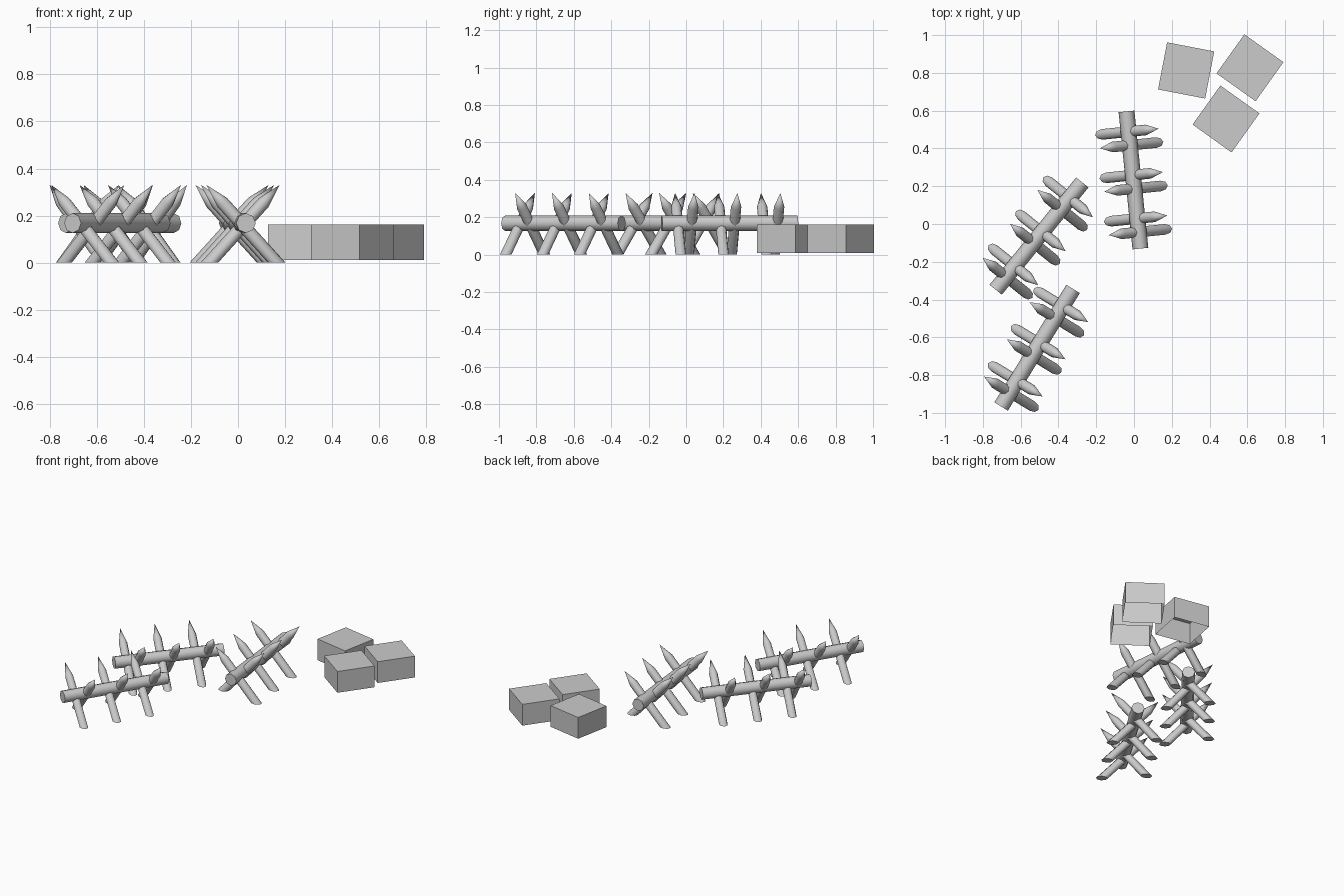
import bpy
import bmesh
from math import cos, sin, pi, radians, hypot, atan2
from mathutils import Matrix, Vector

if "Cube" in bpy.data.objects:
    bpy.data.objects.remove(bpy.data.objects["Cube"])

# One plain grey for everything
grey = bpy.data.materials.new("plain_grey")
grey.use_nodes = True
COLOUR = (0.6, 0.6, 0.6, 1)
grey.diffuse_color = COLOUR
grey.node_tree.nodes["Principled BSDF"].inputs["Base Color"].default_value = COLOUR

SIDES = 8
LOG_LENGTH, LOG_RADIUS, LOG_Z = 0.73, 0.042, 0.168
STAKE_RADIUS, POINT_LENGTH = 0.028, 0.1
FOOT, TIP = Vector((-0.14, 0, 0)), Vector((0.16, 0, 0.33))
PAIR_SPACING, PAIR_GAP, PAIR_SHIFT = 0.231, 0.036, -0.01


def add_object(name, bm, matrix, smooth=False):
    bmesh.ops.recalc_face_normals(bm, faces=bm.faces)
    mesh = bpy.data.meshes.new(name)
    bm.to_mesh(mesh)
    bm.free()
    mesh.materials.append(grey)
    obj = bpy.data.objects.new(name, mesh)
    obj.matrix_world = matrix
    bpy.context.collection.objects.link(obj)
    if smooth:
        bpy.ops.object.select_all(action='DESELECT')
        obj.select_set(True)
        bpy.context.view_layer.objects.active = obj
        bpy.ops.object.shade_smooth_by_angle(angle=radians(50))
    return obj


def log_mesh():
    bm = bmesh.new()
    turn = Matrix.Translation((0, 0, LOG_Z)) @ Matrix.Rotation(pi / 2, 4, 'X')
    bmesh.ops.create_cone(bm, cap_ends=True, segments=SIDES, radius1=LOG_RADIUS,
                          radius2=LOG_RADIUS, depth=LOG_LENGTH, matrix=turn)
    return bm


def stake_mesh():
    """Slanted pole with a sharpened tip and a foot sawn level with the ground."""
    bm = bmesh.new()
    axis = TIP - FOOT
    extra = 0.05
    shaft = axis.length - POINT_LENGTH + extra
    tilt = Matrix.Translation(FOOT) @ axis.to_track_quat('Z', 'Y').to_matrix().to_4x4()
    for r_top, depth, mid in ((STAKE_RADIUS, shaft, shaft / 2 - extra),
                              (0, POINT_LENGTH, axis.length - POINT_LENGTH / 2)):
        bmesh.ops.create_cone(bm, cap_ends=False, segments=SIDES, radius1=STAKE_RADIUS,
                              radius2=r_top, depth=depth,
                              matrix=tilt @ Matrix.Translation((0, 0, mid)))
    bmesh.ops.remove_doubles(bm, verts=bm.verts, dist=0.0005)
    bmesh.ops.bisect_plane(bm, geom=bm.verts[:] + bm.edges[:] + bm.faces[:],
                           plane_co=(0, 0, 0), plane_no=(0, 0, 1), clear_inner=True)
    bmesh.ops.holes_fill(bm, edges=[e for e in bm.edges if e.is_boundary])
    return bm


# Barricades: a log carried by three crossed pairs of stakes
barricades = {"back": (-0.003, 0.233, 0.101),
              "middle": (-0.503, -0.064, -0.679),
              "front": (-0.513, -0.655, -0.549)}
for place, (x, y, angle) in barricades.items():
    base = Matrix.Translation((x, y, 0)) @ Matrix.Rotation(angle, 4, 'Z')
    add_object(place + "_log", log_mesh(), base, True)
    for i in (-1, 0, 1):
        pair = base @ Matrix.Translation((0, i * PAIR_SPACING + PAIR_SHIFT, 0))
        for side, turn in (("left", 0), ("right", pi)):
            spot = pair @ Matrix.Rotation(turn, 4, 'Z') @ Matrix.Translation((0, PAIR_GAP, 0))
            add_object(f"{place}_{side}_stake_{i + 2}", stake_mesh(), spot, True)

# Blocks: square boxes, open underneath
BLOCK_SIDE, BLOCK_BOTTOM, BLOCK_TOP = 0.254, 0.01, 0.161
for i, (x, y, angle) in enumerate(((0.276, 0.813, -0.19), (0.614, 0.827, -0.62),
                                   (0.487, 0.556, -0.62))):
    bm = bmesh.new()
    bmesh.ops.create_cube(bm, size=1)
    bmesh.ops.scale(bm, verts=bm.verts, vec=(BLOCK_SIDE, BLOCK_SIDE, BLOCK_TOP - BLOCK_BOTTOM))
    bm.normal_update()
    bmesh.ops.delete(bm, geom=[f for f in bm.faces if f.normal.z < -0.5], context='FACES')
    add_object(f"block_{i + 1}", bm, Matrix.Translation((x, y, (BLOCK_TOP + BLOCK_BOTTOM) / 2))
               @ Matrix.Rotation(angle, 4, 'Z'))
